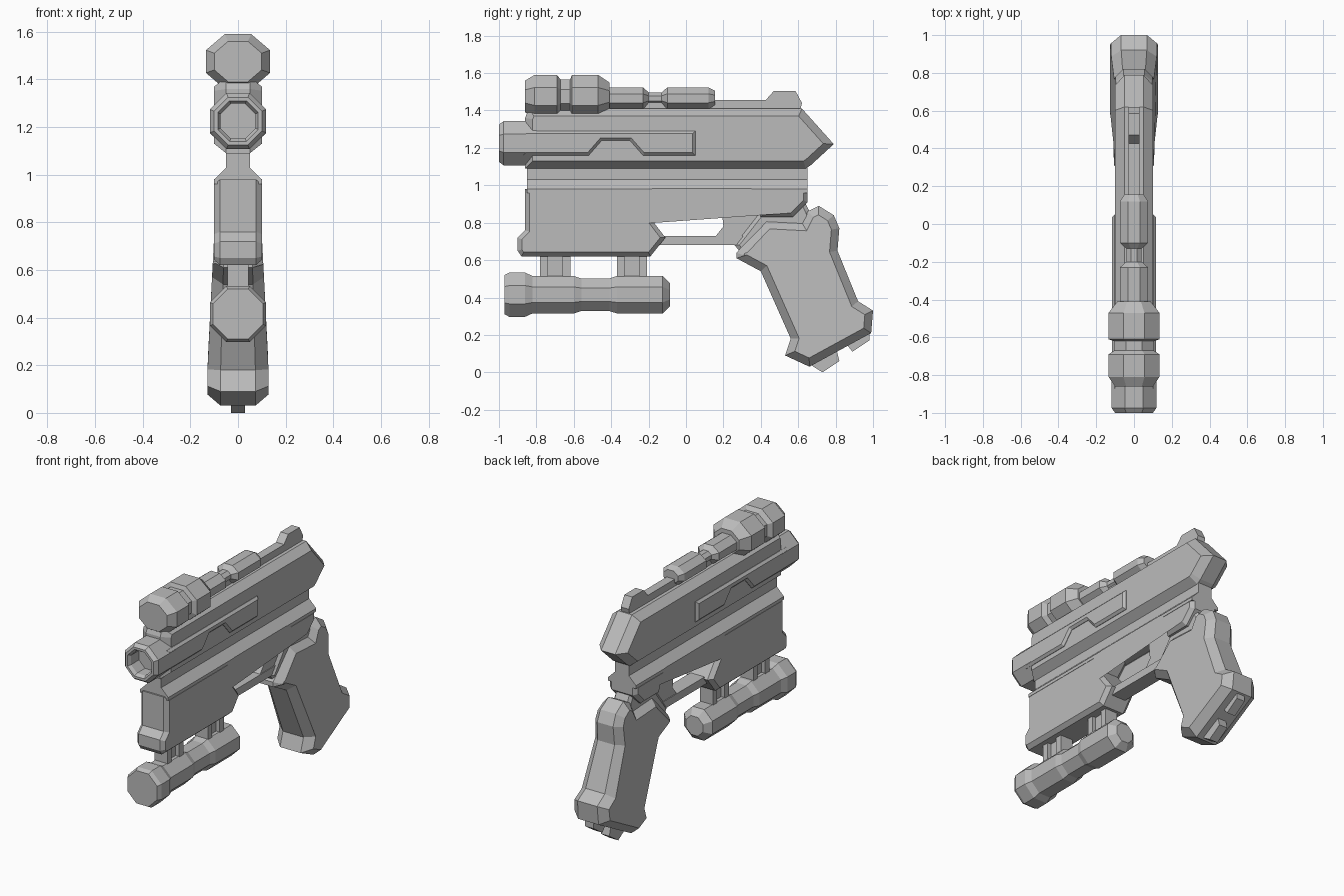
import bpy, bmesh, math

cube = bpy.data.objects.get("Cube")
if cube:
    bpy.data.objects.remove(cube, do_unlink=True)

grey = bpy.data.materials.new("plain grey")
grey.use_nodes = True
grey.diffuse_color = (0.5, 0.5, 0.5, 1)
grey.node_tree.nodes["Principled BSDF"].inputs["Base Color"].default_value = (0.5, 0.5, 0.5, 1)


def finish(name, bm):
    bmesh.ops.recalc_face_normals(bm, faces=bm.faces[:])
    mesh = bpy.data.meshes.new(name)
    bm.to_mesh(mesh)
    bm.free()
    mesh.materials.append(grey)
    obj = bpy.data.objects.new(name, mesh)
    bpy.context.collection.objects.link(obj)
    return obj


def prism(name, profile, w, inset=0, drop=0, width_at=None):
    """Side profile (y, z) of half width w, with the rim of each side chamfered."""
    bm = bmesh.new()
    left, right = [[bm.verts.new((s * (w - drop), y, z)) for y, z in profile] for s in (1, -1)]
    caps = [bm.faces.new(left), bm.faces.new(right)]
    for i in range(len(profile)):
        bm.faces.new((left[i - 1], left[i], right[i], right[i - 1]))
    bmesh.ops.recalc_face_normals(bm, faces=bm.faces[:])
    if inset:
        for cap in caps:
            bmesh.ops.inset_region(bm, faces=[cap], thickness=inset, use_even_offset=True)
            for v in cap.verts:
                v.co.x = math.copysign(w, v.co.x)
    if width_at:
        for v in bm.verts:
            v.co.x *= width_at(v.co.z)
    return finish(name, bm)


def octagon_tube(name, z, rings, wide=1.0):
    """Eight-sided body along y from (y, half height) rings, with flat ends."""
    bm = bmesh.new()
    loops = []
    for y, r in rings:
        r /= math.cos(math.pi / 8)
        angles = [(k + 0.5) * math.pi / 4 for k in range(8)]
        loops.append([bm.verts.new((wide * r * math.cos(a), y, z + r * math.sin(a))) for a in angles])
    for a, b in zip(loops, loops[1:]):
        for k in range(8):
            bm.faces.new((a[k - 1], a[k], b[k], b[k - 1]))
    bm.faces.new(loops[0])
    bm.faces.new(loops[-1])
    return finish(name, bm)


def box(name, y0, y1, z0, z1, w):
    return prism(name, [(y0, z0), (y1, z0), (y1, z1), (y0, z1)], w)


# Upper body with pointed rear
prism("slide", [(-0.86, 1.09), (0.64, 1.09), (0.67, 1.11), (0.79, 1.22), (0.62, 1.41),
                (-0.84, 1.41), (-0.86, 1.36)], 0.1, 0.04, 0.05)

# Barrel with bored muzzle, and the raised side panels that continue it
octagon_tube("barrel", 1.225, [(-0.8, 0.118), (-0.975, 0.118), (-1, 0.1), (-1, 0.085),
                               (-0.98, 0.073), (-0.9, 0.073)])
prism("side_panel", [(-0.87, 1.16), (-0.52, 1.16), (-0.45, 1.24), (-0.3, 1.24), (-0.23, 1.16),
                     (0.05, 1.16), (0.05, 1.29), (-0.87, 1.29)], 0.117, 0.014, 0.014)

# Lower frame with trigger opening
prism("frame", [(-0.86, 0.98), (0.65, 0.98), (0.65, 0.91), (0.57, 0.83), (0.4, 0.83), (0.38, 0.91),
                (0.34, 0.96), (-0.17, 0.96), (-0.24, 0.89), (-0.11, 0.72), (-0.19, 0.62),
                (-0.88, 0.62), (-0.9, 0.65), (-0.9, 0.72), (-0.86, 0.76)], 0.1, 0.022, 0.025)

# Sloped shoulder and neck that join frame and slide
bm = bmesh.new()
section = [(0.1, 0.96), (0.1, 0.98), (0.05, 1.03), (0.05, 1.12)]
section += [(-x, z) for x, z in reversed(section)]
front, back = [[bm.verts.new((x, y, z)) for x, z in section] for y in (-0.85, 0.65)]
bm.faces.new(front)
bm.faces.new(back)
for i in range(len(section)):
    bm.faces.new((front[i - 1], front[i], back[i], back[i - 1]))
finish("frame_shoulder", bm)

# Trigger, guard and grip neck
prism("trigger", [(0.12, 0.97), (0.19, 0.88), (0.2, 0.78), (0.16, 0.73), (0.3, 0.72),
                  (0.42, 0.84), (0.4, 0.97)], 0.045)
box("trigger_guard", -0.15, 0.32, 0.68, 0.73, 0.05)
prism("grip_neck", [(0.26, 0.68), (0.4, 0.86), (0.42, 0.9), (0.63, 0.92), (0.66, 0.86),
                    (0.7, 0.7), (0.45, 0.5), (0.3, 0.63)], 0.06, 0.02, 0.015)

# Grip, widening toward its base
prism("grip", [(0.27, 0.64), (0.43, 0.81), (0.62, 0.8), (0.65, 0.86), (0.71, 0.89), (0.79, 0.84),
               (0.82, 0.77), (0.81, 0.65), (0.92, 0.38), (1, 0.33), (0.99, 0.21), (0.66, 0.03),
               (0.53, 0.09), (0.56, 0.18), (0.4, 0.54), (0.27, 0.61)],
      0.128, 0.042, 0.055, lambda z: 1 - 0.4 * (z - 0.2) if z > 0.2 else 1)
prism("base_lug_front", [(0.65, 0.05), (0.73, 0), (0.82, 0.06), (0.8, 0.14)], 0.03)
prism("base_lug_rear", [(0.85, 0.16), (0.89, 0.11), (0.98, 0.17), (0.98, 0.23)], 0.03)

# Lamp under the frame on paired posts
octagon_tube("lamp", 0.415, [(-0.97, 0.105), (-0.945, 0.118), (-0.86, 0.118), (-0.82, 0.1),
                             (-0.6, 0.1), (-0.56, 0.087), (-0.41, 0.087), (-0.37, 0.1),
                             (-0.125, 0.1), (-0.085, 0.06)])
for place, y in (("front", -0.78), ("rear", -0.37)):
    for k in range(2):
        box(f"{place}_post_{k + 1}", y + 0.12 * k, y + 0.12 * k + 0.042, 0.45, 0.64, 0.045)
    box(f"{place}_post_web", y + 0.02, y + 0.14, 0.45, 0.64, 0.02)

# Top rail and rear sight
box("top_rail", -0.84, 0.61, 1.39, 1.455, 0.028)
prism("rear_sight", [(0.42, 1.44), (0.43, 1.46), (0.47, 1.505), (0.585, 1.505), (0.62, 1.44),
                     (0.61, 1.4), (0.43, 1.4)], 0.028)

# Scope: large front bell, stepped tube, eyepiece
octagon_tube("scope_bell", 1.475, [(-0.86, 0.085), (-0.81, 0.115), (-0.69, 0.115), (-0.67, 0.09),
                                   (-0.62, 0.09), (-0.61, 0.115), (-0.47, 0.115), (-0.41, 0.075)], 1.17)
octagon_tube("scope_tube", 1.465, [(-0.43, 0.058), (-0.23, 0.058), (-0.2, 0.032), (-0.13, 0.032),
                                   (-0.1, 0.058), (0.12, 0.058), (0.155, 0.04)], 1.28)
